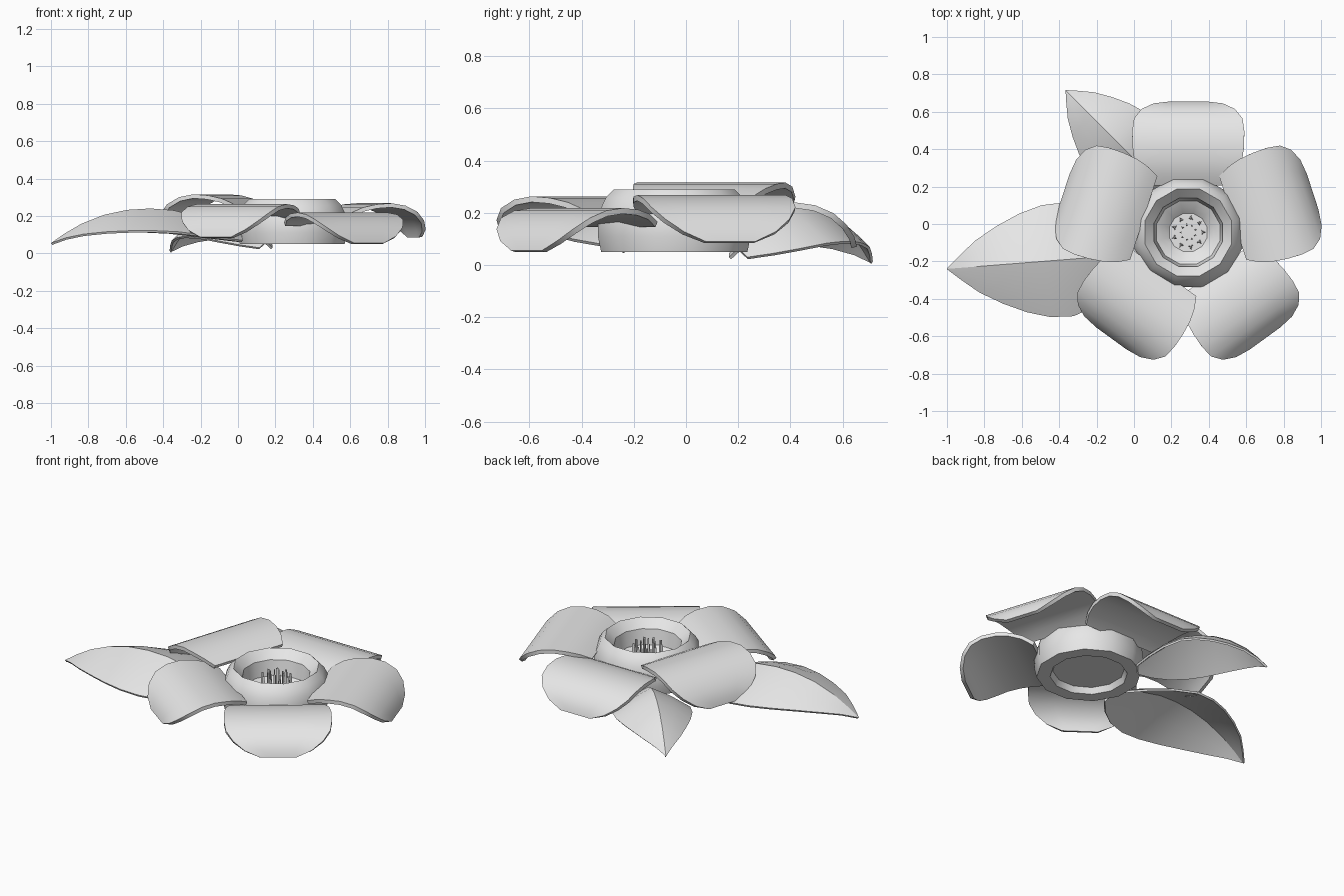
import bpy
import math
from mathutils import Vector

if "Cube" in bpy.data.objects:
    bpy.data.objects.remove(bpy.data.objects["Cube"])

CX, CY = 0.29, -0.045          # flower centre

grey = bpy.data.materials.new("plain_grey")
grey.diffuse_color = (0.8, 0.8, 0.8, 1)
grey.use_nodes = True
grey.node_tree.nodes["Principled BSDF"].inputs["Base Color"].default_value = grey.diffuse_color


def make(name, verts, faces, thickness=0.0, angle=35):
    """Mesh object with optional sheet thickness below its upper side."""
    mesh = bpy.data.meshes.new(name)
    mesh.from_pydata(verts, [], faces)
    mesh.materials.append(grey)
    ob = bpy.data.objects.new(name, mesh)
    bpy.context.collection.objects.link(ob)
    bpy.ops.object.select_all(action='DESELECT')
    ob.select_set(True)
    bpy.context.view_layer.objects.active = ob
    if thickness:
        mod = ob.modifiers.new("thickness", 'SOLIDIFY')
        mod.thickness = thickness
        mod.offset = -1
        bpy.ops.object.modifier_apply(modifier=mod.name)
    bpy.ops.object.shade_smooth_by_angle(angle=math.radians(angle))
    return ob


def grid_faces(rows, cols):
    """Quads facing up, for rows running outward and columns to the left."""
    return [(i * cols + j, (i + 1) * cols + j, (i + 1) * cols + j + 1, i * cols + j + 1)
            for i in range(rows - 1) for j in range(cols - 1)]


def lathe(name, profile, sides):
    """Closed ring of revolution about the flower centre."""
    n = len(profile)
    verts = []
    for k in range(sides):
        a = 2 * math.pi * (k + 0.5) / sides
        verts += [(CX + r * math.cos(a), CY + r * math.sin(a), z) for r, z in profile]
    faces = []
    for k in range(sides):
        k2 = (k + 1) % sides
        for i in range(n - 1):
            faces.append((k * n + i, k2 * n + i, k2 * n + i + 1, k * n + i + 1))
    faces.append([k * n + n - 1 for k in range(sides)])            # inner floor
    faces.append([k * n for k in reversed(range(sides))])          # underside disc
    return make(name, verts, faces, angle=32)


# Central cup: underside recess, bulging wall, rim, stepped inside
lathe("cup", [(0.20, 0.085), (0.215, 0.05), (0.29, 0.05), (0.303, 0.11), (0.303, 0.17),
              (0.29, 0.22), (0.27, 0.26), (0.24, 0.29), (0.19, 0.24), (0.175, 0.15),
              (0.14, 0.13), (0.105, 0.10)], 12)

# Stamens: two rings of thin three-sided spikes
for ring, (rad, size, top) in enumerate([(0.078, 0.015, 0.24), (0.04, 0.008, 0.25)]):
    verts, faces = [], []
    for k in range(9):
        a = 2 * math.pi * (k + 0.5 * ring) / 9
        b = len(verts)
        for z, s in ((0.09, size), (top, size * 0.5)):
            for j in range(3):
                t = a + 2 * math.pi * j / 3
                verts.append((CX + rad * math.cos(a) + s * math.cos(t),
                              CY + rad * math.sin(a) + s * math.sin(t), z))
        faces += [(b + j, b + (j + 1) % 3, b + 3 + (j + 1) % 3, b + 3 + j) for j in range(3)]
        faces.append((b + 3, b + 4, b + 5))
        faces.append((b + 2, b + 1, b))
    make("stamens_%d" % (ring + 1), verts, faces)

# Petals: wide sheets arching outward and down (radius, height, half width)
PETAL = [(0.25, 0.165, 0.235), (0.31, 0.195, 0.267), (0.38, 0.212, 0.288),
         (0.46, 0.218, 0.298), (0.54, 0.208, 0.30), (0.61, 0.18, 0.29),
         (0.66, 0.138, 0.25), (0.69, 0.092, 0.185), (0.70, 0.055, 0.10)]
for k, lift in enumerate([0.05, 0.022, 0.098, 0.045, 0.0]):
    a = math.radians(18 + 72 * k)
    out, side = Vector((math.cos(a), math.sin(a))), Vector((-math.sin(a), math.cos(a)))
    verts = []
    for r, z, w in PETAL:
        for j in (-1, -0.5, 0, 0.5, 1):
            p = Vector((CX, CY)) + out * r + side * (w * j)
            verts.append((p.x, p.y, z + lift * (1 - 0.3 * max(0, r - 0.5) / 0.2)))
    make("petal_%d" % (k + 1), verts, grid_faces(len(PETAL), 5), 0.022)

# Leaves: pointed sheets folded along a raised midrib
# (position along, half width, midrib height factor, edge height factor)
LEAF = [(0, 0.07, 0.22, 0.08), (0.1, 0.17, 0.50, 0.15), (0.22, 0.255, 0.76, 0.24),
        (0.36, 0.305, 0.95, 0.33), (0.48, 0.30, 1.0, 0.36), (0.6, 0.265, 0.96, 0.36),
        (0.72, 0.21, 0.82, 0.33), (0.84, 0.14, 0.56, 0.26), (0.93, 0.065, 0.27, 0.15),
        (1, 0.002, 0.0, 0.0)]


def leaf(name, base, tip, scale, low, rise):
    base, tip = Vector(base), Vector(tip)
    d = (tip - base).normalized()
    side = Vector((-d.y, d.x))
    verts = []
    for t, w, mid, edge in LEAF:
        for j in (-1, -0.5, 0, 0.5, 1):
            p = base.lerp(tip, t) + side * (w * scale * j)
            h = mid + (edge - mid) * abs(j) ** 1.2
            verts.append((p.x, p.y, low + rise * h))
    make(name, verts, grid_faces(len(LEAF), 5), 0.012, 25)


leaf("large_leaf", (0.02, -0.16), (-1.0, -0.24), 1.0, 0.055, 0.185)
leaf("small_leaf", (0.15, 0.20), (-0.365, 0.715), 0.72, 0.013, 0.215)
